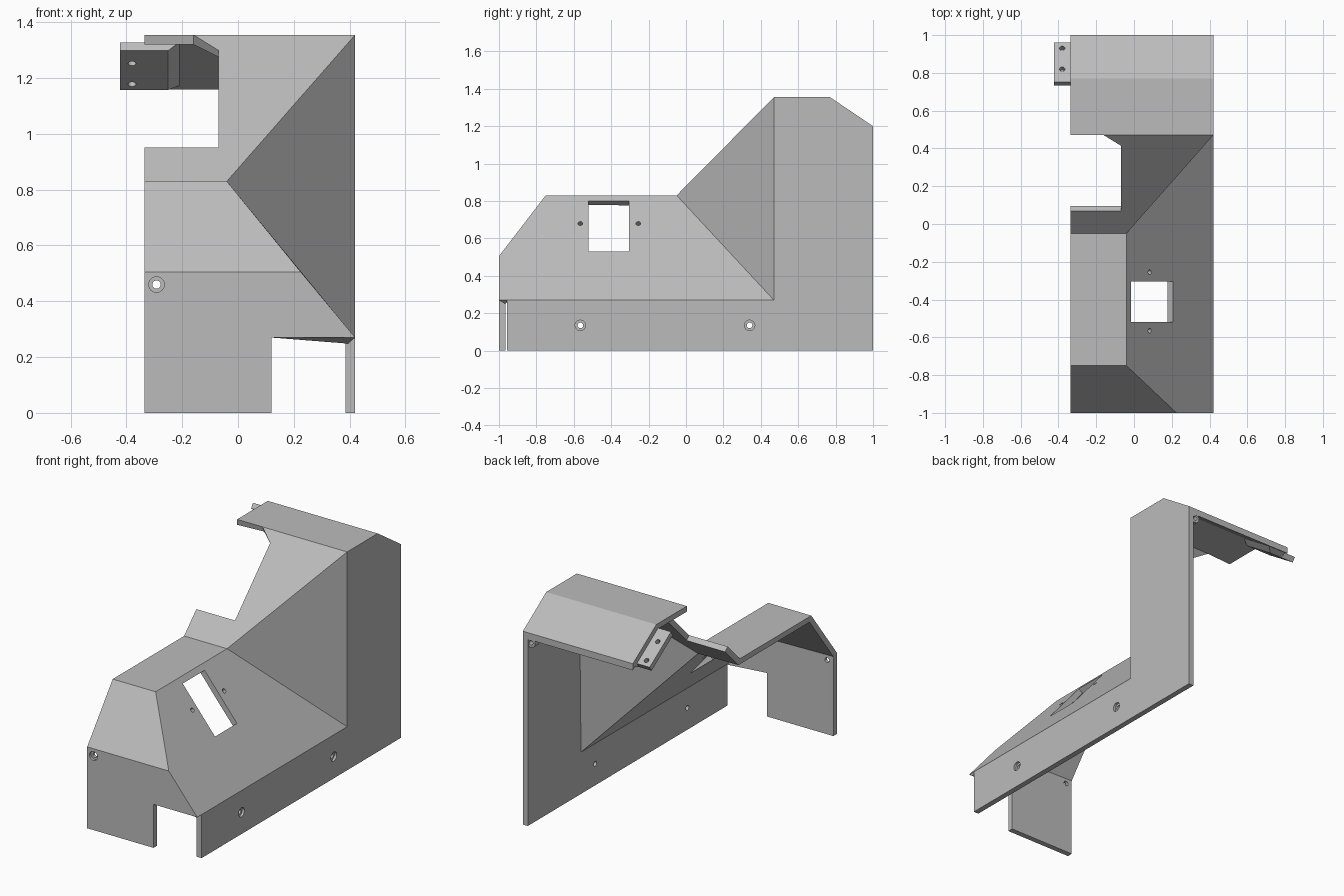
import bpy, bmesh
from mathutils import Vector, Matrix

cube = bpy.data.objects.get("Cube")
if cube:
    bpy.data.objects.remove(cube)

T = 0.034            # sheet thickness
XR, XL = -0.335, 0.42  # open right side, left wall

grey = bpy.data.materials.new("sheet_grey")
grey.use_nodes = True
grey.diffuse_color = (0.5, 0.5, 0.5, 1)
grey.node_tree.nodes["Principled BSDF"].inputs["Base Color"].default_value = (0.5, 0.5, 0.5, 1)


def add_object(name, bm):
    bmesh.ops.recalc_face_normals(bm, faces=bm.faces)
    me = bpy.data.meshes.new(name)
    bm.to_mesh(me)
    bm.free()
    me.materials.append(grey)
    ob = bpy.data.objects.new(name, me)
    bpy.context.collection.objects.link(ob)
    return ob


def frustum(name, bottom, top, matrix):
    """Block between two rectangles, each (x0, x1, y0, y1, z)."""
    bm = bmesh.new()
    for x0, x1, y0, y1, z in (bottom, top):
        for x, y in ((x0, y0), (x1, y0), (x1, y1), (x0, y1)):
            bm.verts.new(matrix @ Vector((x, y, z)))
    v = list(bm.verts) if not bm.verts.ensure_lookup_table() else None
    bm.faces.new(v[:4])
    bm.faces.new(v[4:])
    for i in range(4):
        j = (i + 1) % 4
        bm.faces.new((v[i], v[j], v[j + 4], v[i + 4]))
    return add_object(name, bm)


def cylinder(name, centre, axis, radius, depth):
    bm = bmesh.new()
    turn = Vector(axis).to_track_quat('Z', 'Y').to_matrix().to_4x4()
    bmesh.ops.create_cone(bm, cap_ends=True, segments=24, radius1=radius, radius2=radius,
                          depth=depth, matrix=Matrix.Translation(centre) @ turn)
    return add_object(name, bm)


def apply(ob, mod):
    with bpy.context.temp_override(object=ob, active_object=ob, selected_objects=[ob]):
        bpy.ops.object.modifier_apply(modifier=mod.name)


def cut(ob, cutter):
    cutter.hide_render = True
    mod = ob.modifiers.new("cut", 'BOOLEAN')
    mod.operation, mod.solver, mod.object = 'DIFFERENCE', 'EXACT', cutter
    apply(ob, mod)
    bpy.data.objects.remove(cutter)


# Folded sheet: outer corner points, shared between neighbouring panels
P = {
    "wall_front_low": (XL, -0.957, 0), "wall_back_low": (XL, 1, 0),
    "wall_back_top": (XL, 1, 1.2), "back_fold_l": (XL, 0.77, 1.355),
    "peak": (XL, 0.47, 1.355), "valley": (XL, 0.47, 0.27),
    "wall_front_top": (XL, -0.957, 0.27), "front_corner": (XL, -1, 0.27),
    "hub": (-0.04, -0.05, 0.83), "nose_top": (-0.04, -0.75, 0.83),
    "nose_low": (0.225, -1, 0.505),
    "deck_front": (XR, -0.75, 0.83), "deck_back": (XR, -0.05, 0.83),
    "front_r": (XR, -1, 0.505), "front_r_low": (XR, -1, 0),
    "notch_low": (0.12, -1, 0), "notch_top": (0.12, -1, 0.27),
    "ramp_r": (XR, 0.07, 0.951), "ramp_in": (-0.07, 0.07, 0.951),
    "ramp_high": (-0.07, 0.415, 1.2995), "ramp_end": (-0.16, 0.47, 1.355),
    "roof_front": (XR, 0.47, 1.355), "back_fold_r": (XR, 0.77, 1.355),
    "back_r": (XR, 1, 1.2),
}
PANELS = (
    "wall_front_low wall_back_low wall_back_top back_fold_l peak valley wall_front_top",
    "front_corner wall_front_top valley hub nose_top nose_low",
    "valley peak hub",
    "deck_front nose_top hub deck_back",
    "front_r nose_low nose_top deck_front",
    "front_r_low notch_low notch_top front_corner nose_low front_r",
    "deck_back hub peak ramp_end ramp_high ramp_in ramp_r",
    "roof_front ramp_end peak back_fold_l back_fold_r",
    "back_fold_r back_fold_l wall_back_top back_r",
)
bm = bmesh.new()
verts = {k: bm.verts.new(p) for k, p in P.items()}
for panel in PANELS:
    bm.faces.new([verts[k] for k in panel.split()])
bmesh.ops.recalc_face_normals(bm, faces=bm.faces)
bm.faces.ensure_lookup_table()
flipped = bm.faces[0].normal.x < 0
guard = add_object("guard_shell", bm)
solid = guard.modifiers.new("thickness", 'SOLIDIFY')
solid.thickness = T
solid.offset = 1 if flipped else -1
solid.use_even_offset = True
solid.use_quality_normals = True
apply(guard, solid)

# Square off the rear edge of the back slope
for v in guard.data.vertices:
    if 0.95 < v.co.y < 0.999 and v.co.z > 1:
        v.co.y, v.co.z = 1, 1.159

# Window and small screw holes, square to the sloping side
lo, hi = Vector(P["front_corner"]), Vector(P["nose_top"])
up = Vector((hi.x - lo.x, 0, hi.z - lo.z)).normalized()
along = Vector((0, 1, 0))
out = along.cross(up)


def frame(a, b, c, origin):
    m = Matrix((a, b, c)).transposed().to_4x4()
    m.translation = origin
    return m


def side_point(y, z):
    return Vector((lo.x + (z - lo.z) * up.x / up.z, y, z))


half = 0.135 / up.z
rect = (-0.1075, 0.1075, -half, half)
cut(guard, frustum("window_cutter", rect + (-0.1,), rect + (0.1,),
                   frame(along, up, out, side_point(-0.4125, 0.665))))
for y in (-0.565, -0.255):
    cut(guard, cylinder("hole_cutter", side_point(y, 0.68), out, 0.013, 0.2))

# Counterbored bolt holes in the front and left wall
for centre, axis in (((-0.292, -1, 0.46), (0, -1, 0)),
                     ((XL, -0.565, 0.135), (1, 0, 0)),
                     ((XL, 0.34, 0.135), (1, 0, 0))):
    cut(guard, cylinder("bore_cutter", centre, axis, 0.028, 0.03))
    cut(guard, cylinder("bolt_cutter", centre, axis, 0.015, 0.2))

# Mounting tab fixed under the back slope, with its weld bead
fold, rear = Vector(P["back_fold_r"]), Vector(P["back_r"])
down = (rear - fold).normalized()
slope = frame(Vector((1, 0, 0)), down, Vector((1, 0, 0)).cross(down), Vector((0, fold.y, fold.z)))
tab = frustum("mounting_tab", (-0.423, -0.25, 0, 0.252, -2 * T), (-0.423, -0.25, 0, 0.252, -T), slope)
for s in (0.083, 0.216):
    cut(tab, cylinder("tab_hole_cutter", slope @ Vector((-0.38, s, -T)), slope.col[2].xyz, 0.014, 0.2))
frustum("weld_bead", (XR, -0.25, 0, 0.252, -2 * T), (XR, -0.21, -0.005, 0.275, -T), slope)

# Small drilled lug in the rear top corner
lug = cylinder("corner_lug", (0.368, 0.975, 1.14), (0, 1, 0), 0.03, 0.04)
cut(lug, cylinder("lug_hole_cutter", (0.368, 0.975, 1.14), (0, 1, 0), 0.014, 0.2))
